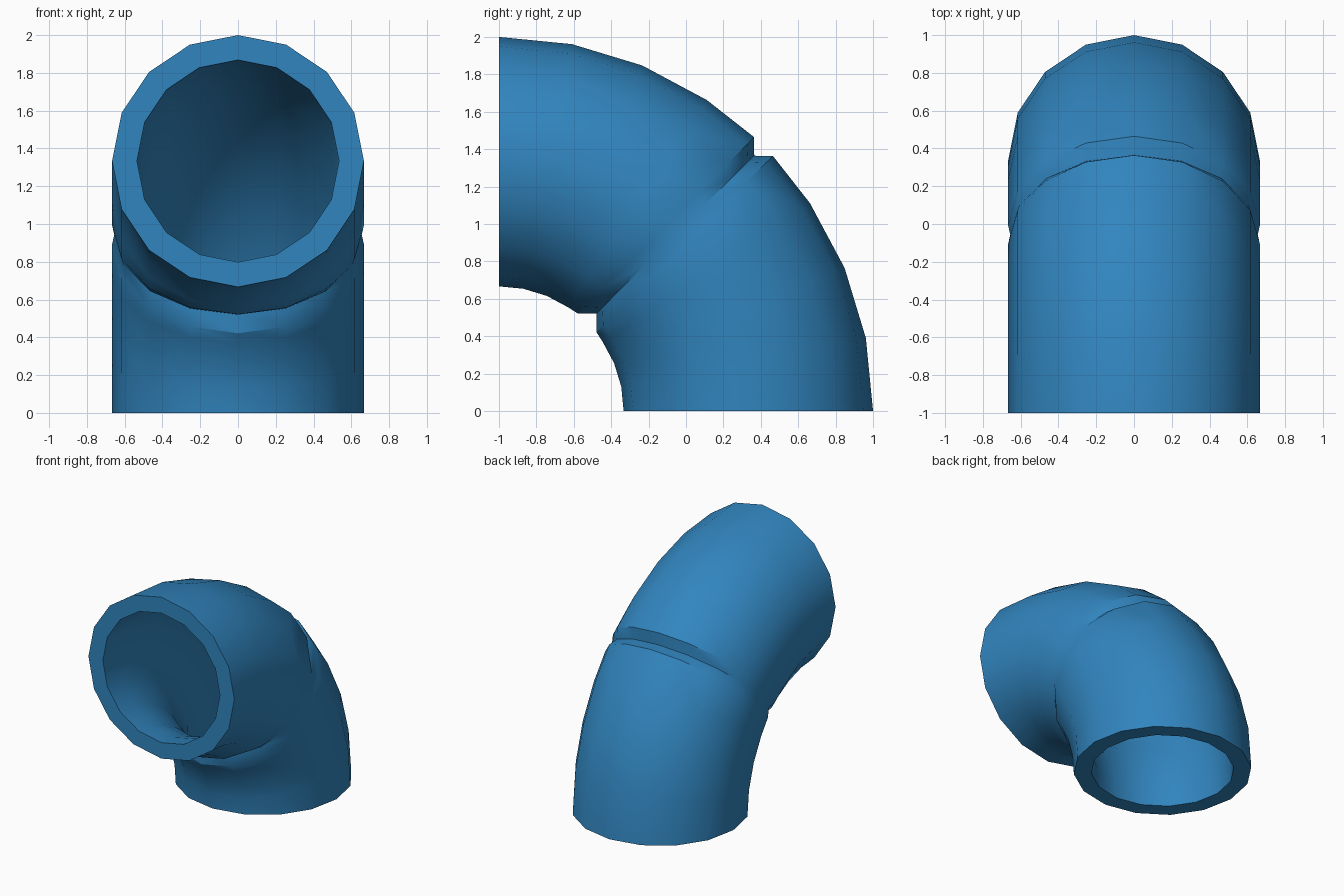
import bpy, bmesh, math

if "Cube" in bpy.data.objects:
    bpy.data.objects.remove(bpy.data.objects["Cube"])

SIDES = 16
BEND = 4 / 3            # radius of the bend centre line
R_OUT, R_IN = 2 / 3, 0.535
GROOVE = 0.071          # half width of the seam groove

bm = bmesh.new()


def ring(angle, rx, rr, shift=0.0):
    """Cross-section at a bend angle; rx sideways, rr radial, shift along the tangent."""
    ca, sa = math.cos(angle), math.sin(angle)
    verts = []
    for i in range(SIDES):
        t = 2 * math.pi * i / SIDES
        r = BEND + rr * math.cos(t)
        verts.append(bm.verts.new((rx * math.sin(t),
                                   -1 + r * ca - shift * sa,
                                   r * sa + shift * ca)))
    return verts


def bridge(a, b):
    for i in range(SIDES):
        j = (i + 1) % SIDES
        bm.faces.new((a[i], a[j], b[j], b[i]))


# outer skin with a V groove halfway, then back through the smooth bore
rings = []
for k in range(9):
    a = math.radians(11.25 * k)
    if k == 4:
        rings.append(ring(a, R_OUT, R_OUT, -GROOVE))
        rings.append(ring(a, 0.655, 0.597))
        rings.append(ring(a, R_OUT, R_OUT, GROOVE))
    else:
        rings.append(ring(a, R_OUT, R_OUT))
for k in range(8, -1, -1):
    rings.append(ring(math.radians(11.25 * k), R_IN, R_IN))

# closing the loop makes both flat end rims
for a, b in zip(rings, rings[1:] + rings[:1]):
    bridge(a, b)
bmesh.ops.recalc_face_normals(bm, faces=bm.faces)

mesh = bpy.data.meshes.new("pipe_elbow")
bm.to_mesh(mesh)
bm.free()
pipe = bpy.data.objects.new("pipe_elbow", mesh)
bpy.context.collection.objects.link(pipe)

# blue paint
blue = bpy.data.materials.new("pipe_blue")
blue.diffuse_color = (0.031, 0.235, 0.52, 1)
blue.use_nodes = True
blue.node_tree.nodes["Principled BSDF"].inputs["Base Color"].default_value = blue.diffuse_color
mesh.materials.append(blue)

# smooth skin, sharp rims and groove
bpy.context.view_layer.objects.active = pipe
pipe.select_set(True)
bpy.ops.object.shade_smooth_by_angle(angle=math.radians(30))
